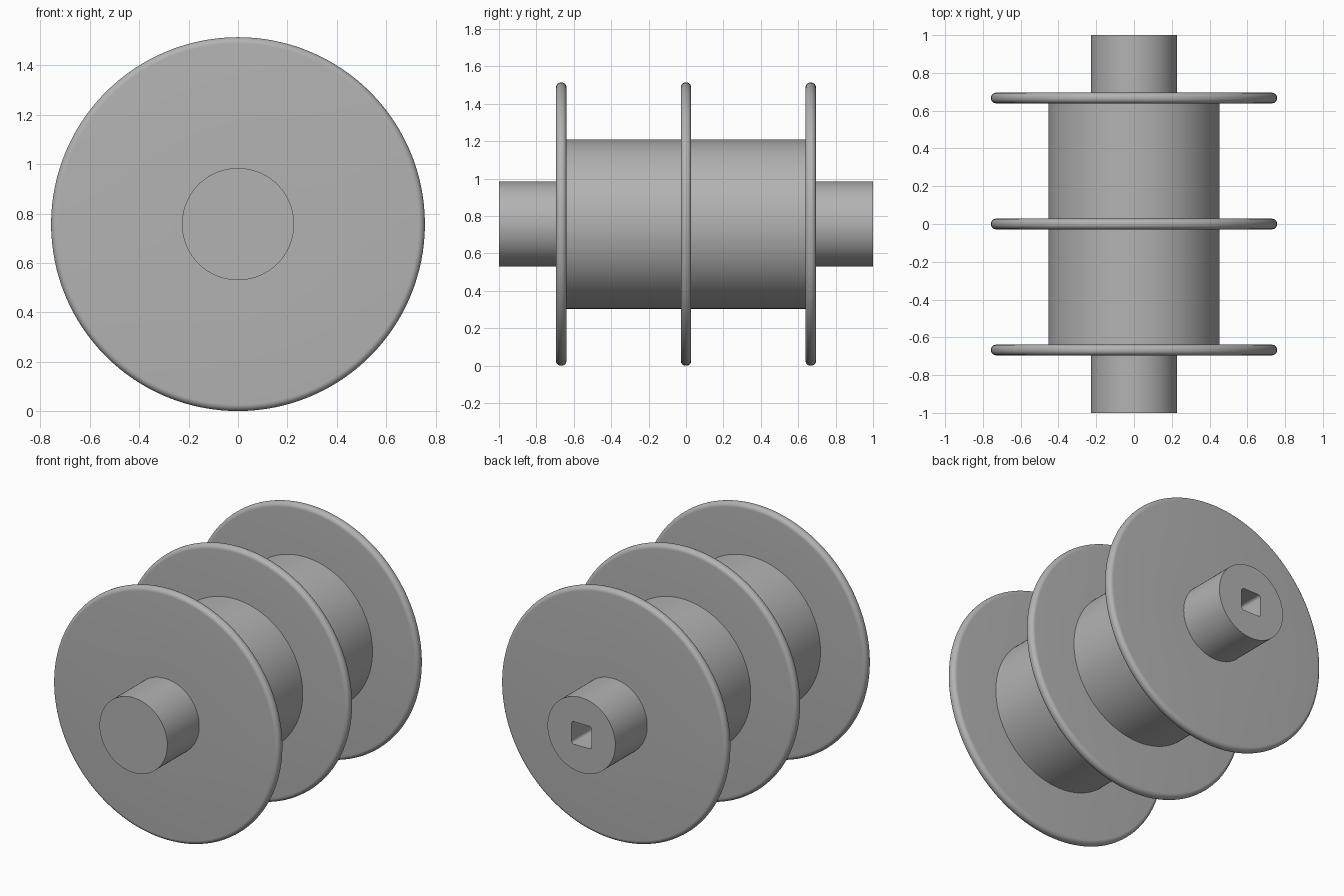
import bpy
import bmesh
from math import cos, sin, pi, radians
from mathutils import Matrix, Vector

if "Cube" in bpy.data.objects:
    bpy.data.objects.remove(bpy.data.objects["Cube"])

AXIS_Z = 0.757      # height of the spool axis
SHAFT_R = 0.227
DRUM_R = 0.453
FLANGE_R = 0.757
FLANGE_Y = 0.667    # outer flange position along the axis
HALF = 0.028        # half the flange thickness

grey = bpy.data.materials.new("plain_grey")
grey.use_nodes = True
colour = (0.45, 0.45, 0.45, 1)
grey.diffuse_color = colour
grey.node_tree.nodes["Principled BSDF"].inputs["Base Color"].default_value = colour


def make_object(name, bm):
    bmesh.ops.recalc_face_normals(bm, faces=bm.faces)
    mesh = bpy.data.meshes.new(name)
    bm.to_mesh(mesh)
    bm.free()
    mesh.materials.append(grey)
    obj = bpy.data.objects.new(name, mesh)
    obj.location.z = AXIS_Z
    bpy.context.collection.objects.link(obj)
    return obj


def select_only(obj):
    bpy.ops.object.select_all(action="DESELECT")
    obj.select_set(True)
    bpy.context.view_layer.objects.active = obj


def smooth(obj):
    select_only(obj)
    bpy.ops.object.shade_smooth_by_angle(angle=radians(30))


def lathe(name, profile, steps=128):
    """Spin (radius, y) points about the y axis."""
    bm = bmesh.new()
    verts = [bm.verts.new((r, y, 0)) for r, y in profile]
    edges = [bm.edges.new(pair) for pair in zip(verts, verts[1:])]
    bmesh.ops.spin(bm, geom=verts + edges, cent=(0, 0, 0), axis=(0, 1, 0),
                   angle=2 * pi, steps=steps)
    bmesh.ops.remove_doubles(bm, verts=bm.verts, dist=0.0001)
    return make_object(name, bm)


def arc(cx, cy, radius, start, end, count):
    angles = [radians(start + (end - start) * i / count) for i in range(count + 1)]
    return [(cx + radius * cos(a), cy + radius * sin(a)) for a in angles]


# Flanges: flat discs with a rounded rim
for name, y in (("front_flange", -FLANGE_Y), ("middle_flange", 0), ("back_flange", FLANGE_Y)):
    r = 0.026
    rim = (arc(FLANGE_R - r, y - HALF + r, r, -90, 0, 8)
           + arc(FLANGE_R - r, y + HALF - r, r, 0, 90, 8))
    smooth(lathe(name, [(SHAFT_R, y - HALF)] + rim + [(SHAFT_R, y + HALF)]))

# Drums between the flanges
for name, side in (("front_drum", -1), ("back_drum", 1)):
    smooth(lathe(name, [(DRUM_R, side * HALF), (DRUM_R, side * (FLANGE_Y - HALF))]))

# Shaft along the whole axis
bm = bmesh.new()
bmesh.ops.create_cone(bm, cap_ends=True, segments=128, radius1=SHAFT_R,
                      radius2=SHAFT_R, depth=2,
                      matrix=Matrix.Rotation(pi / 2, 4, "X"))
shaft = make_object("shaft", bm)

# Rounded square drive socket in the back end of the shaft
half, corner, depth = 0.068, 0.018, 0.4
bm = bmesh.new()
outline = []
for i, (sx, sz) in enumerate(((1, 1), (-1, 1), (-1, -1), (1, -1))):
    outline += arc(sx * (half - corner), sz * (half - corner), corner,
                   90 * i, 90 * i + 90, 6)
face = bm.faces.new([bm.verts.new((x, 1 - depth, z)) for x, z in outline])
grown = bmesh.ops.extrude_face_region(bm, geom=[face])
bmesh.ops.translate(bm, vec=Vector((0, depth + 0.1, 0)),
                    verts=[v for v in grown["geom"] if isinstance(v, bmesh.types.BMVert)])
cutter = make_object("socket_cutter", bm)
cutter.hide_render = True

cut = shaft.modifiers.new("socket", "BOOLEAN")
cut.operation = "DIFFERENCE"
cut.solver = "EXACT"
cut.object = cutter
select_only(shaft)
bpy.ops.object.modifier_apply(modifier=cut.name)
bpy.data.objects.remove(cutter)
smooth(shaft)
